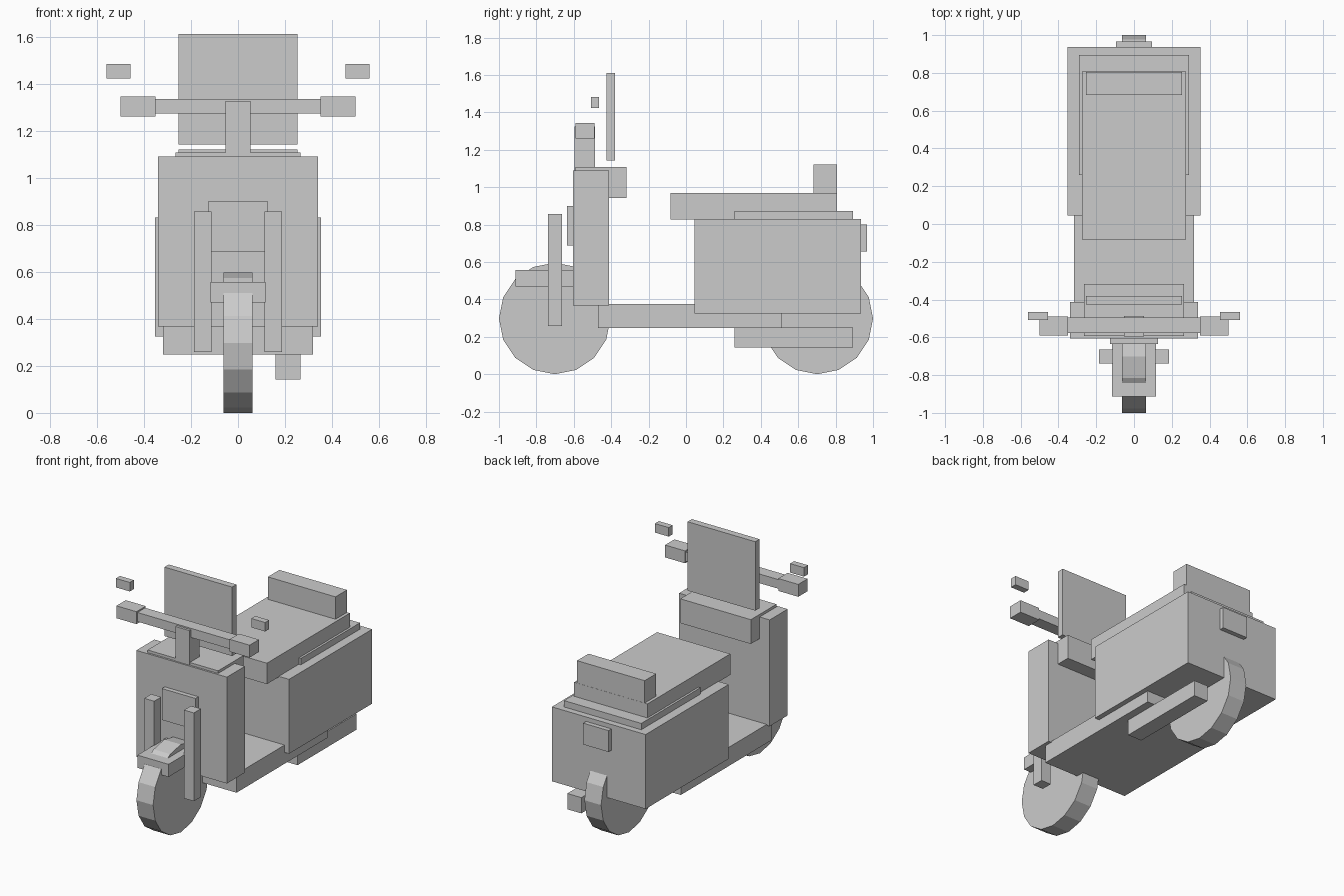
import bpy
from math import pi

if "Cube" in bpy.data.objects:
    bpy.data.objects.remove(bpy.data.objects["Cube"])


def box(name, x, y, z):
    """Box from (min, max) ranges on each axis."""
    bpy.ops.mesh.primitive_cube_add(
        size=1, location=[(a + b) / 2 for a, b in (x, y, z)])
    ob = bpy.context.object
    ob.name = name
    ob.scale = [b - a for a, b in (x, y, z)]
    bpy.ops.object.transform_apply(location=False, rotation=False, scale=True)
    return ob


def centred(name, half, y, z):
    return box(name, (-half, half), y, z)


def pair(name, x, y, z):
    box("right_" + name, x, y, z)
    box("left_" + name, (-x[1], -x[0]), y, z)


def wheel(name, y, r=0.298):
    bpy.ops.mesh.primitive_cylinder_add(
        vertices=16, radius=r, depth=0.125,
        location=(0, y, r), rotation=(0, pi / 2, 0))
    bpy.context.object.name = name


# Wheels
wheel("front_wheel", -0.702)
wheel("rear_wheel", 0.702)

# Floor and rear body
centred("footboard", 0.318, (-0.47, 0.51), (0.248, 0.375))
centred("rear_body", 0.352, (0.045, 0.936), (0.325, 0.83))
centred("body_top", 0.29, (0.26, 0.894), (0.80, 0.873))
centred("tail_light", 0.095, (0.92, 0.967), (0.655, 0.80))
box("exhaust", (0.16, 0.265), (0.26, 0.894), (0.142, 0.249))

# Seat
centred("seat", 0.275, (-0.083, 0.807), (0.826, 0.968))
centred("backrest", 0.254, (0.683, 0.806), (0.96, 1.12))

# Front shield
centred("front_shield", 0.34, (-0.605, -0.412), (0.368, 1.09))
centred("dashboard", 0.265, (-0.592, -0.317), (0.943, 1.108))
centred("headlight", 0.126, (-0.636, -0.59), (0.687, 0.90))
centred("windscreen", 0.254, (-0.426, -0.38), (1.142, 1.61))

# Fork and fender
pair("fork_leg", (0.112, 0.186), (-0.739, -0.664), (0.258, 0.857))
centred("front_fender", 0.117, (-0.912, -0.49), (0.47, 0.556))

# Steering
centred("steering_stem", 0.053, (-0.595, -0.487), (1.0, 1.325))
centred("handlebar", 0.352, (-0.578, -0.495), (1.272, 1.334))
pair("grip", (0.35, 0.5), (-0.59, -0.49), (1.26, 1.344))
pair("mirror", (0.456, 0.56), (-0.509, -0.466), (1.422, 1.483))
